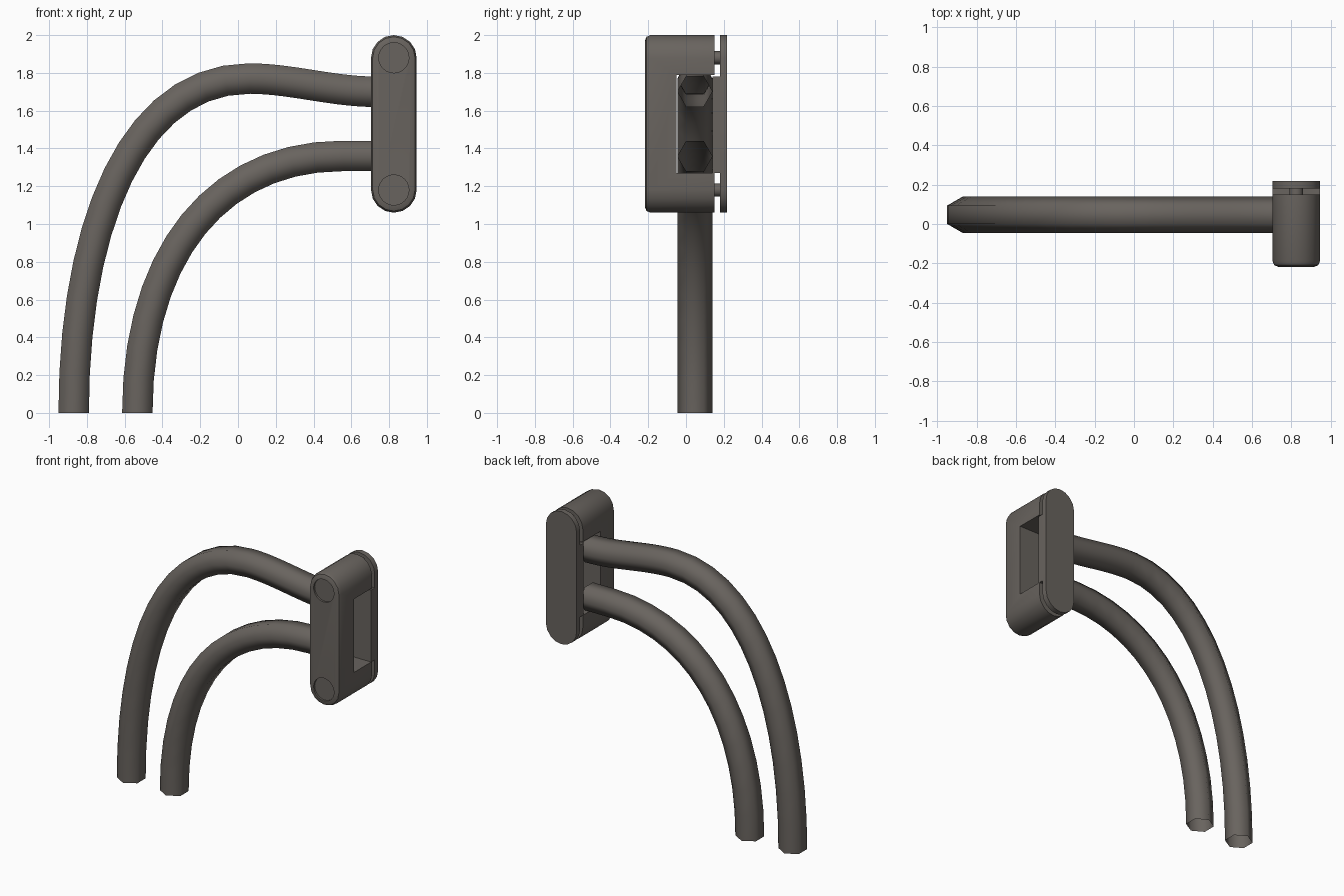
import bpy, bmesh, math
from mathutils import Vector
from mathutils.geometry import interpolate_bezier

if "Cube" in bpy.data.objects:
    bpy.data.objects.remove(bpy.data.objects["Cube"])

metal = bpy.data.materials.new("dark warm grey")
metal.diffuse_color = (0.14, 0.126, 0.113, 1)
metal.use_nodes = True
metal.node_tree.nodes["Principled BSDF"].inputs["Base Color"].default_value = metal.diffuse_color

CX, R = 0.825, 0.121            # clamp centre and half width
PIN_Z = (1.18, 1.88)            # rounded end centres


def finish(name, bm, angle=None):
    me = bpy.data.meshes.new(name)
    bm.to_mesh(me)
    bm.free()
    me.materials.append(metal)
    ob = bpy.data.objects.new(name, me)
    bpy.context.collection.objects.link(ob)
    if angle:
        smooth(ob, angle)
    return ob


def smooth(ob, angle):
    bpy.ops.object.select_all(action='DESELECT')
    ob.select_set(True)
    bpy.context.view_layer.objects.active = ob
    bpy.ops.object.shade_smooth_by_angle(angle=math.radians(angle))


def prism(outline, y0, y1):
    """Extrude an (x, z) outline from y0 to y1."""
    bm = bmesh.new()
    f = bm.faces.new([bm.verts.new((x, y0, z)) for x, z in outline])
    ext = bmesh.ops.extrude_face_region(bm, geom=[f])
    verts = [v for v in ext['geom'] if isinstance(v, bmesh.types.BMVert)]
    bmesh.ops.translate(bm, verts=verts, vec=(0, y1 - y0, 0))
    bmesh.ops.recalc_face_normals(bm, faces=bm.faces[:])
    return bm


def circle(z, r, n=24):
    return [(CX + r * math.cos(2 * math.pi * i / n),
             z + r * math.sin(2 * math.pi * i / n)) for i in range(n)]


def stadium(n=8):
    pts = []
    for k, z in enumerate((1.879, 1.181)):
        for i in range(n + 1):
            a = math.pi * (k + i / n)
            pts.append((CX + R * math.cos(a), z + R * math.sin(a)))
    return pts


def rect(x0, x1, z0, z1):
    return [(x0, z0), (x1, z0), (x1, z1), (x0, z1)]


def cut(ob, bm):
    c = finish("cutter", bm)
    c.hide_render = True
    m = ob.modifiers.new("cut", 'BOOLEAN')
    m.operation, m.solver, m.object = 'DIFFERENCE', 'EXACT', c
    bpy.ops.object.select_all(action='DESELECT')
    ob.select_set(True)
    bpy.context.view_layer.objects.active = ob
    bpy.ops.object.modifier_apply(modifier=m.name)
    bpy.data.objects.remove(c)


# Clamp block: rounded front edge, slot for the tubes, shallow screw recesses
bm = prism(stadium(), -0.218, 0.15)
front = [e for e in bm.edges if all(v.co.y < -0.2 for v in e.verts)]
bmesh.ops.bevel(bm, geom=front, offset=0.03, segments=2, profile=0.5,
                affect='EDGES')
block = finish("clamp_block", bm)
cut(block, prism(rect(0.5, 1.1, 1.27, 1.79), -0.05, 0.3))
for z in PIN_Z:
    cut(block, prism(circle(z, 0.08), -0.3, -0.205))
smooth(block, 35)

# Back plate with a raised pad that closes the slot
finish("back_plate", prism(stadium(), 0.18, 0.218), 35)
finish("plate_pad", prism(rect(CX - R, CX + R, 1.27, 1.78), 0.14, 0.182), 35)

# Screws bridging the gap between block and plate
for i, z in enumerate(PIN_Z):
    finish(f"screw_{i + 1}", prism(circle(z, 0.035, 12), 0.14, 0.19), 35)


def tube(name, segments, r=0.093, y=0.047, sides=6):
    """Open hexagonal tube swept along bezier segments in the xz plane."""
    path = []
    for seg in segments:
        pts = interpolate_bezier(*[Vector((x, y, z)) for x, z in seg], 15)
        path += pts[1:] if path else pts
    bm = bmesh.new()
    rings = []
    for i, p in enumerate(path):
        t = (path[min(i + 1, len(path) - 1)] - path[max(i - 1, 0)]).normalized()
        if i == 0:
            t = Vector((0, 0, 1))
        elif i == len(path) - 1:
            t = Vector((1, 0, 0))
        side = Vector((0, 1, 0))
        up = t.cross(side)
        rings.append([bm.verts.new(p + r * (side * math.cos(a) + up * math.sin(a)))
                      for a in (2 * math.pi * k / sides for k in range(sides))])
    for a, b in zip(rings, rings[1:]):
        for k in range(sides):
            j = (k + 1) % sides
            bm.faces.new((a[k], b[k], b[j], a[j]))
    # Make sure the wall faces outward
    bm.faces.ensure_lookup_table()
    bm.normal_update()
    f = bm.faces[0]
    if f.normal.dot(f.calc_center_median() - (path[0] + path[1]) / 2) < 0:
        bmesh.ops.reverse_faces(bm, faces=bm.faces[:])
    return finish(name, bm, 75)


# Two bent tubes, open at both ends
tube("upper_tube", [((-0.87, 0), (-0.87, 1.0), (-0.55, 1.77), (0.06, 1.77)),
                    ((0.06, 1.77), (0.28, 1.77), (0.50, 1.70), (0.73, 1.70))])
tube("lower_tube", [((-0.533, 0), (-0.533, 0.85), (-0.1, 1.36), (0.55, 1.36)),
                    ((0.55, 1.36), (0.6, 1.36), (0.68, 1.36), (0.73, 1.36))])
